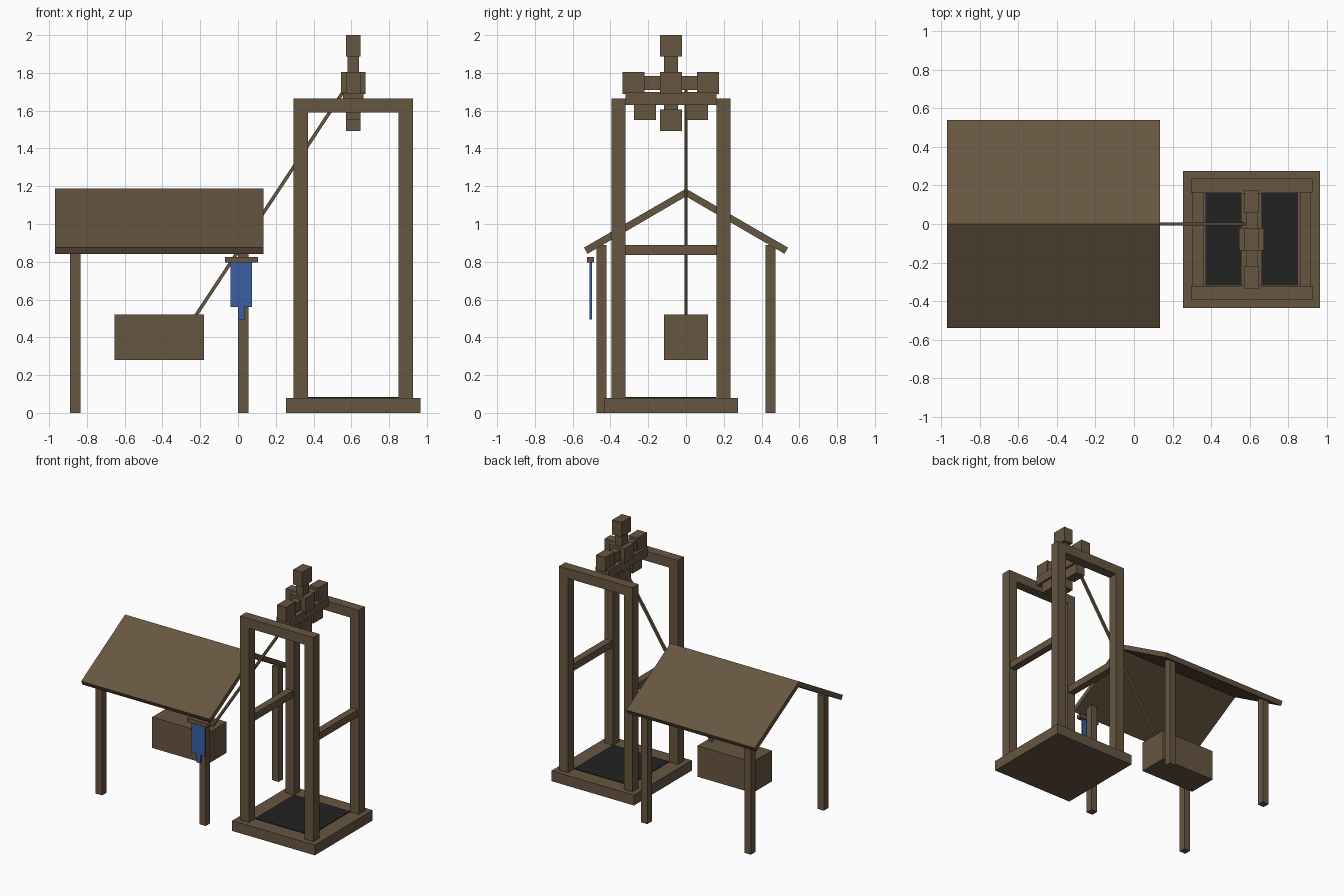
import bpy
import bmesh
from mathutils import Vector

cube = bpy.data.objects.get("Cube")
if cube:
    bpy.data.objects.remove(cube, do_unlink=True)


def material(name, rgb):
    m = bpy.data.materials.new(name)
    m.use_nodes = True
    colour = (*rgb, 1.0)
    m.diffuse_color = colour
    m.node_tree.nodes["Principled BSDF"].inputs["Base Color"].default_value = colour
    return m


WOOD = material("brown wood", (0.137, 0.093, 0.053))
DARK = material("dark floor", (0.016, 0.016, 0.016))
BLUE = material("blue cloth", (0.042, 0.115, 0.38))


def finish(name, bm, mat):
    bmesh.ops.recalc_face_normals(bm, faces=bm.faces)
    mesh = bpy.data.meshes.new(name)
    bm.to_mesh(mesh)
    bm.free()
    mesh.materials.append(mat)
    obj = bpy.data.objects.new(name, mesh)
    bpy.context.collection.objects.link(obj)
    return obj


def box(name, centre, size, mat=WOOD):
    bm = bmesh.new()
    bmesh.ops.create_cube(bm, size=1)
    bmesh.ops.scale(bm, vec=size, verts=bm.verts)
    obj = finish(name, bm, mat)
    obj.location = centre
    return obj


def prism(name, points, depth, mat=WOOD):
    """Extrude a planar outline along the depth vector."""
    bm = bmesh.new()
    face = bm.faces.new([bm.verts.new(p) for p in points])
    out = bmesh.ops.extrude_face_region(bm, geom=[face])
    verts = [g for g in out["geom"] if isinstance(g, bmesh.types.BMVert)]
    bmesh.ops.translate(bm, vec=depth, verts=verts)
    return finish(name, bm, mat)


# Tower: base, floor, four posts, top beams and side rails
TX, TY = 0.61, -0.08
box("tower_base", (TX, TY, 0.04), (0.71, 0.71, 0.08))
box("tower_floor", (TX, TY, 0.081), (0.48, 0.48, 0.008), DARK)
for sy, depth_name in ((-1, "front"), (1, "back")):
    y = TY + sy * 0.278
    for sx, side in ((-1, "right"), (1, "left")):
        box(f"tower_post_{depth_name}_{side}", (TX + sx * 0.278, y, 0.8325), (0.075, 0.075, 1.665))
    box(f"tower_top_beam_{depth_name}", (TX, y, 1.6275), (0.481, 0.075, 0.075))
for sx, side in ((-1, "right"), (1, "left")):
    box(f"tower_rail_{side}", (TX + sx * 0.278, TY, 0.8625), (0.055, 0.481, 0.055))

# Wheel: cross beam, hub, spokes and end blocks
HUB_Z = 1.746
box("wheel_beam", (TX, TY, 1.665), (0.11, 0.481, 0.07))
box("wheel_hub", (TX, TY, HUB_Z), (0.13, 0.117, 0.115))
box("wheel_spoke_vertical", (TX, TY, HUB_Z), (0.06, 0.075, 0.4))
box("wheel_spoke_horizontal", (TX, TY, HUB_Z), (0.06, 0.4, 0.075))
ends = {"top": (0, 1), "bottom": (0, -1), "front": (-1, 0), "back": (1, 0),
        "lower_front": (-0.7, -0.7), "lower_back": (0.7, -0.7)}
for name, (dy, dz) in ends.items():
    box(f"wheel_block_{name}", (TX, TY + dy * 0.197, HUB_Z + dz * 0.197), (0.078, 0.117, 0.115))

# Rope from the wheel to the hanging chest
start, end = Vector((-0.25, 0, 0.475)), Vector((0.57, 0, 1.72))
rope = box("rope", (start + end) / 2, (0.018, 0.018, (end - start).length))
rope.rotation_euler = (end - start).to_track_quat("Z", "Y").to_euler()
box("chest", (-0.4175, 0, 0.4), (0.475, 0.235, 0.24))

# Shelter: posts and two sloping roof panels
for sy, depth_name in ((-1, "front"), (1, "back")):
    for x, side in ((-0.8625, "right"), (0.0275, "left")):
        box(f"shelter_post_{depth_name}_{side}", (x, sy * 0.4475, 0.445), (0.055, 0.055, 0.89))
    profile = [(0, 1.187), (0.54, 0.875), (0.522, 0.842), (0, 1.146)]
    prism(f"roof_{depth_name}", [(-0.97, sy * y, z) for y, z in profile], (1.105, 0, 0))

# Banner on its rod
box("banner_rod", (0.0175, -0.505, 0.81), (0.175, 0.038, 0.03))
outline = [(-0.04, 0.8), (0.075, 0.8), (0.075, 0.56), (0.035, 0.56),
           (0.035, 0.495), (0, 0.495), (0, 0.56), (-0.04, 0.56)]
prism("banner", [(x, -0.512, z) for x, z in outline], (0, 0.014, 0), BLUE)
